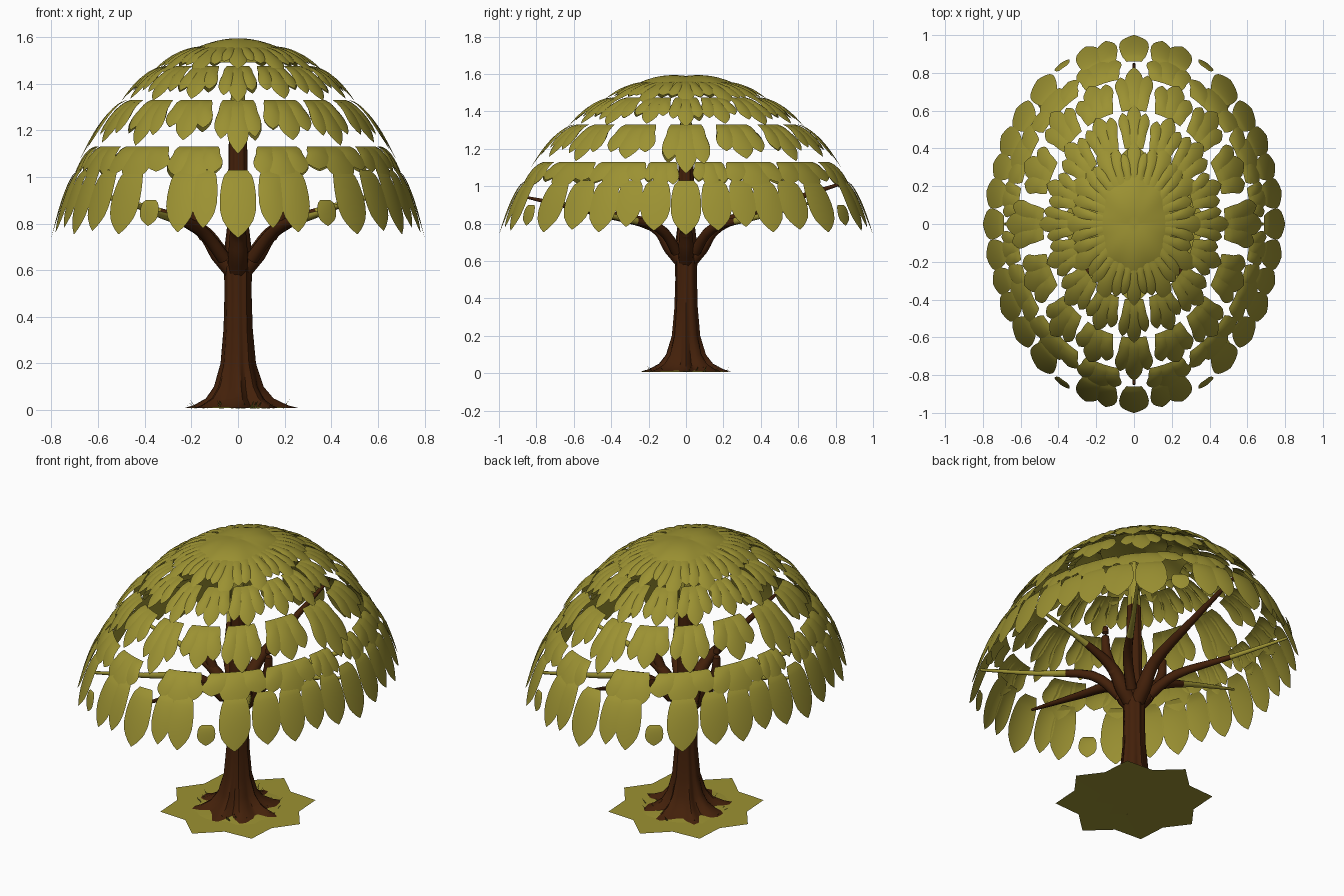
import bpy, math, random
from mathutils import Vector

if "Cube" in bpy.data.objects:
    bpy.data.objects.remove(bpy.data.objects["Cube"])

random.seed(4)
SX, SY = 0.8, 1.0      # canopy half-widths


def material(name, rgb):
    m = bpy.data.materials.new(name)
    m.diffuse_color = (*rgb, 1)
    m.use_nodes = True
    m.node_tree.nodes["Principled BSDF"].inputs["Base Color"].default_value = m.diffuse_color
    return m


LEAF = material("olive leaf", (0.33, 0.285, 0.032))
BARK = material("dark bark", (0.056, 0.0145, 0.003))


def make(name, verts, faces, mats, rule=None, angle=50):
    me = bpy.data.meshes.new(name)
    me.from_pydata(verts, [], faces)
    for m in mats:
        me.materials.append(m)
    if rule:
        for p in me.polygons:
            p.material_index = rule(p.center)
    ob = bpy.data.objects.new(name, me)
    bpy.context.collection.objects.link(ob)
    bpy.ops.object.select_all(action='DESELECT')
    ob.select_set(True)
    bpy.context.view_layer.objects.active = ob
    bpy.ops.object.shade_smooth_by_angle(angle=math.radians(angle))
    return ob


def interp(pts, t):
    for (a, x), (b, y) in zip(pts, pts[1:]):
        if t <= b:
            return x + (y - x) * (t - a) / (b - a)
    return pts[-1][1]


# ---- canopy: leaves are patches lying on tier surfaces ----
LOBE = [(0, .72), (.12, .9), (.3, .84), (.45, .97), (.6, 1), (.75, .84),
        (.88, .52), (.96, .22), (1, .03)]
OVAL = [(0, .55), (.06, .78), (.2, .93), (.4, 1), (.6, .97), (.75, .8),
        (.88, .5), (.96, .2), (1, .03)]


def tier_point(tier, t, deg, lift):
    r0, z0, r1, z1 = tier
    r = r0 + (r1 - r0) * t ** 0.68
    z = z0 + (z1 - z0) * t + lift * 0.8
    a = math.radians(deg - 90)
    return (SX * r * math.cos(a), SY * r * math.sin(a), z)


def add_leaf(verts, faces, tier, deg, half, length, lean=0.0, outline=LOBE, nu=8, nv=12):
    base = len(verts)
    for j in range(nv + 1):
        v = j / nv
        w = interp(outline, v) * half
        for i in range(nu + 1):
            u = 2 * i / nu - 1
            lift = 0.014 * (1 - u * u) * math.sin(math.pi * v)
            verts.append(tier_point(tier, v * length, deg + lean * v + u * w, lift))
    n = nu + 1
    for j in range(nv):
        for i in range(nu):
            k = base + j * n + i
            faces.append((k, k + n, k + n + 1, k + 1))


def mirrored(d):
    return sorted({x % 360 for x in (d, -d, 180 - d, 180 + d)})


def add_cluster(verts, faces, tier, deg, half, length):
    # three-lobed leaf sharing one straight top edge
    add_leaf(verts, faces, tier, deg, half * .5, length)
    for s in (-1, 1):
        add_leaf(verts, faces, tier, deg + s * half * .55, half * .43,
                 length * random.uniform(.66, .82), s * half * .2)


# tier: (inner radius, top z, outer radius, bottom z), leaves: (angle, half angle, length)
TIERS = {
    "leaf_tier_upper": ((.2, 1.56, .46, 1.45),
                        [(0, 15, .85), (30, 16, 1), (60, 16, 1), (90, 14, 1)]),
    "leaf_tier_high": ((.40, 1.475, .63, 1.32),
                       [(0, 10, 1), (24, 11, .9), (47, 11, .95), (70, 10, .9), (90, 9, 1)]),
    "leaf_tier_middle": ((.60, 1.33, .85, 1.07),
                         [(0, 9, .88), (22, 10, .66), (43, 9, .75), (66, 10, .7), (90, 9, 1)]),
    "leaf_tier_low": ((.77, 1.13, .93, .92),
                      [(16, 9.5, .8), (40, 13, .7), (64, 11, .75), (81, 6, .7)]),
}
for name, (tier, leaves) in TIERS.items():
    V, F = [], []
    for d, half, length in leaves:
        for a in mirrored(d):
            add_cluster(V, F, tier, a, half, length)
    make(name, V, F, [LEAF])

# hanging single leaves along the rim
V, F = [], []
RIM = (.86, 1.03, 1.0, .74)
for d, half, length in [(0, 6, 1), (11, 4.2, .86), (19, 5, .92), (40, 6, .95), (52, 5.5, .9),
                        (62, 5, .95), (71, 4.5, .85), (80, 5, .92), (90, 5, 1)]:
    for a in mirrored(d):
        add_leaf(V, F, RIM, a, half, length, outline=OVAL)
for a in mirrored(29.5):       # small filler leaves
    add_leaf(V, F, (.95, .9, .98, .79), a, 3.4, 1, outline=OVAL)
make("leaf_rim", V, F, [LEAF])

# crown cap with a scalloped edge
V, F = [(0, 0, 1.59)], []
SEG, RINGS = 64, 8
for j in range(1, RINGS + 1):
    t = j / RINGS
    for i in range(SEG):
        a = 2 * math.pi * i / SEG
        r = t * (.345 + .015 * t * math.cos(8 * a))
        V.append((SX * r * math.cos(a), SY * r * math.sin(a),
                  1.59 - .1 * t ** 2.2 + .012 * math.sin(math.pi * t) * abs(math.sin(a))))
F += [(0, 1 + i, 1 + (i + 1) % SEG) for i in range(SEG)]
for j in range(RINGS - 1):
    for i in range(SEG):
        p, q = 1 + j * SEG + i, 1 + j * SEG + (i + 1) % SEG
        F.append((p, p + SEG, q + SEG, q))
make("crown_cap", V, F, [LEAF])

# ---- trunk: fluted lathe with root flare, leafy top ----
PROFILE = [(.01, .205), (.02, .175), (.05, .128), (.1, .098), (.2, .073), (.35, .06),
           (.5, .056), (.62, .058), (.68, .058), (.8, .044), (1.1, .04), (1.2, .037),
           (1.35, .03), (1.5, .012)]
V, F, N = [], [], 48
for z, r in PROFILE:
    flute = .06 + .2 * max(0, 1 - z / .15)
    for i in range(N):
        a = 2 * math.pi * i / N
        rr = r * (1 + flute * (.7 * math.cos(8 * a + 2 * z) + .3 * math.cos(13 * a)))
        V.append((rr * math.cos(a), rr * math.sin(a), z))
for j in range(len(PROFILE) - 1):
    for i in range(N):
        p, q = j * N + i, j * N + (i + 1) % N
        F.append((p, q, q + N, p + N))
F.append(tuple(range(len(V) - N, len(V))))
make("trunk", V, F, [BARK, LEAF], lambda c: int(c.z > 1.2), 35)


# ---- branches: tapered tubes, some turning olive towards the tip ----
def branch(name, pts, radii, olive_from=9):
    pts = [Vector(p) for p in pts]
    path, rad, steps = [], [], 4
    for k in range(len(pts) - 1):      # smooth path through the points
        p0, p1, p2 = pts[max(k - 1, 0)], pts[k], pts[k + 1]
        p3 = pts[min(k + 2, len(pts) - 1)]
        for s in range(steps):
            t = s / steps
            path.append(.5 * (2 * p1 + (p2 - p0) * t + (2 * p0 - 5 * p1 + 4 * p2 - p3) * t * t
                              + (3 * p1 - p0 - 3 * p2 + p3) * t ** 3))
            rad.append(radii[k] + (radii[k + 1] - radii[k]) * t)
    path.append(pts[-1])
    rad.append(radii[-1])
    verts, faces, n = [], [], 10
    for k, p in enumerate(path):
        d = (path[min(k + 1, len(path) - 1)] - path[max(k - 1, 0)]).normalized()
        s = d.cross(Vector((0.01, 0, 1))).normalized()
        u = s.cross(d)
        for i in range(n):
            a = 2 * math.pi * i / n
            verts.append(p + rad[k] * (s * math.cos(a) + u * math.sin(a)))
    for k in range(len(path) - 1):
        for i in range(n):
            p, q = k * n + i, k * n + (i + 1) % n
            faces.append((p, q, q + n, p + n))
    faces.append(tuple(range(len(verts) - n, len(verts))))
    make(name, verts, faces, [BARK, LEAF],
         lambda c: int(math.hypot(c.x, c.y) > olive_from))


for s in (-1, 1):
    side = "right" if s > 0 else "left"
    end = "back" if s > 0 else "front"
    branch("side_branch_" + side, [(0, 0, .57), (s * .08, 0, .67), (s * .17, 0, .78),
           (s * .4, 0, .87), (s * .7, 0, .95)], [.04, .042, .03, .015, .006], .35)
    branch("upright_stub_" + side, [(s * .14, 0, .74), (s * .19, 0, .84),
           (s * .2, 0, .92), (s * .2, 0, 1.0)], [.028, .026, .022, .014])
    lift = .08 if s > 0 else 0
    branch("long_branch_" + end, [(0, 0, .57), (0, s * .08, .67), (0, s * .18, .79),
           (0, s * .48, .86 + lift * .5), (0, s * .85, .94 + lift)],
           [.04, .042, .032, .02, .007])
    for t in (-1, 1):
        tag = side + ("_back" if t > 0 else "_front")
        branch("low_branch_" + tag, [(s * .06, t * .05, .65), (s * .17, t * .15, .78),
               (s * .34, t * .4, .84), (s * .52, t * .66, .91)],
               [.03, .026, .014, .007], .4 if s * t > 0 or t < 0 else .55)

# ---- eight-pointed grass patch and mound ----
V = [(0, 0, .008)]
for i in range(16):
    a = math.pi * i / 8
    r = .335 if i % 2 else .405 + .025 * abs(math.sin(a))
    V.append((r * math.cos(a), r * math.sin(a), .006))
make("grass_patch", V, [(0, 1 + i, 1 + (i + 1) % 16) for i in range(16)], [LEAF])

V = [(0, 0, .03)]
for i in range(32):
    a = math.pi * i / 16
    r = .21 + .04 * random.random()
    V.append((r * math.cos(a), r * math.sin(a), .008))
make("grass_mound", V, [(0, 1 + i, 1 + (i + 1) % 32) for i in range(32)], [LEAF])

# grass blades round the roots
V, F = [], []
for i in range(26):
    a, r = random.uniform(0, 2 * math.pi), random.uniform(.13, .22)
    c = Vector((r * math.cos(a), r * math.sin(a), .007))
    side = Vector((-math.sin(a), math.cos(a), 0)) * .006
    tip = c + Vector((math.cos(a) * .03, math.sin(a) * .03, random.uniform(.015, .04)))
    k = len(V)
    V += [c - side, c + side, tip]
    F.append((k, k + 1, k + 2))
make("grass_blades", V, F, [LEAF])
